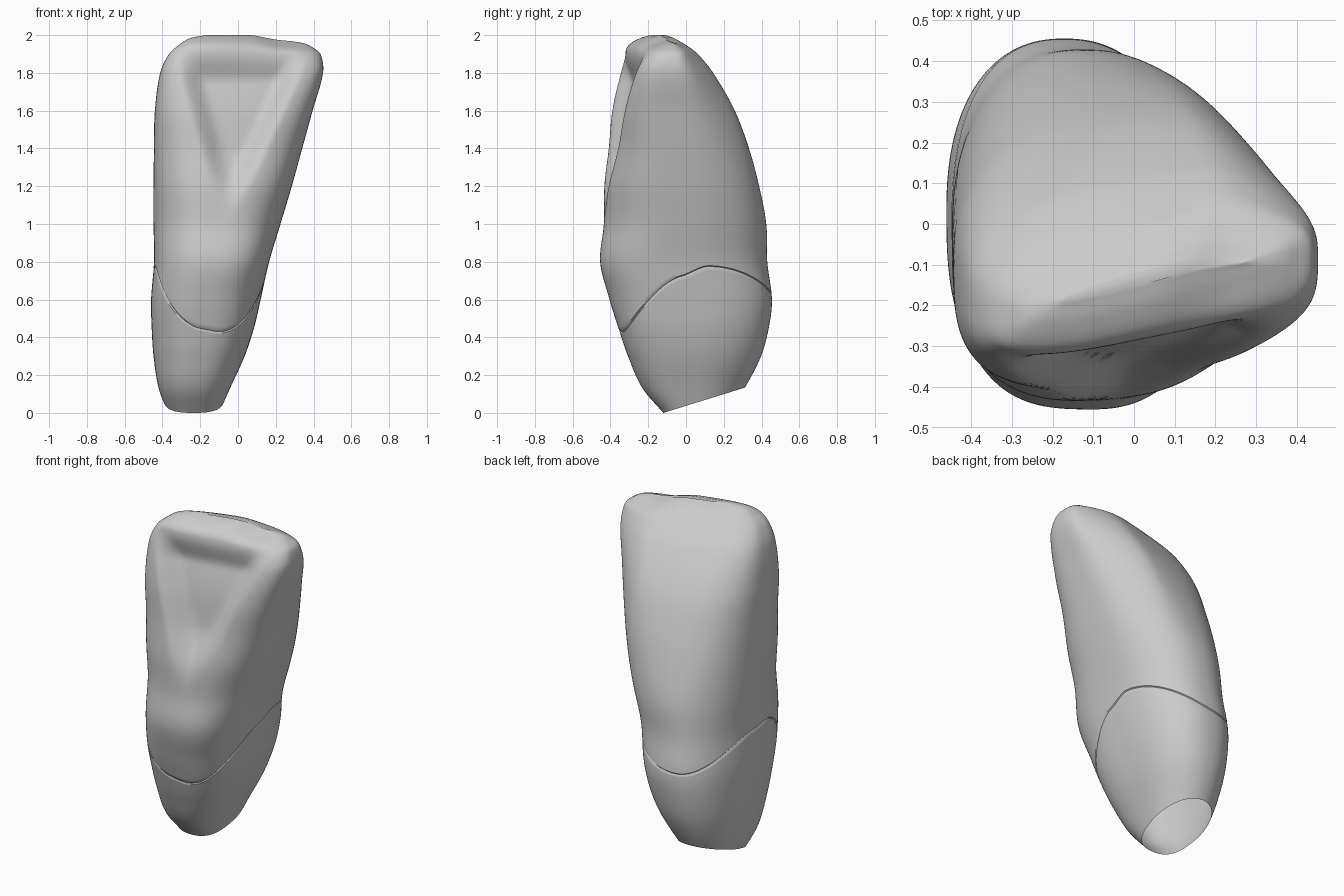
import bpy, bmesh, math

if "Cube" in bpy.data.objects:
    bpy.data.objects.remove(bpy.data.objects["Cube"])

COLS = 144
# Horizontal sections: z, x min, x max, y centre, half depth, tilt, squareness
SECTIONS = [
    (0.00, -0.370, -0.100, 0.05, 0.170, 0.00, 2.1),
    (0.13, -0.420, -0.042, 0.04, 0.270, 0.00, 2.1),
    (0.30, -0.447, 0.035, 0.045, 0.352, 0.00, 2.2),
    (0.45, -0.457, 0.085, 0.040, 0.398, 0.00, 2.3),
    (0.60, -0.460, 0.120, 0.025, 0.430, 0.00, 2.3),
    (0.80, -0.445, 0.165, -0.012, 0.442, -0.03, 2.3),
    (1.00, -0.447, 0.225, -0.005, 0.430, 0.01, 2.2),
    (1.20, -0.447, 0.285, -0.022, 0.408, 0.06, 2.3),
    (1.40, -0.445, 0.340, -0.037, 0.365, 0.11, 2.4),
    (1.60, -0.440, 0.395, -0.066, 0.312, 0.14, 2.6),
    (1.80, -0.412, 0.450, -0.102, 0.224, 0.17, 2.8),
    (1.90, -0.365, 0.438, -0.124, 0.160, 0.21, 2.8),
    (1.95, -0.310, 0.400, -0.134, 0.120, 0.25, 2.6),
    (1.985, -0.250, 0.350, -0.130, 0.060, 0.27, 2.4),
    (2.00, -0.170, 0.270, -0.125, 0.015, 0.27, 2.3),
]


def smooth(a, b, v):
    t = min(1, max(0, (v - a) / (b - a)))
    return t * t * (3 - 2 * t)


def section(z):
    """Smoothly interpolate the section table at height z."""
    z = min(2.0, max(0.0, z))
    n = len(SECTIONS)
    i = next(k for k in range(n - 1) if z <= SECTIONS[k + 1][0])
    p0, p1, p2, p3 = (SECTIONS[min(n - 1, max(0, i + d))] for d in (-1, 0, 1, 2))
    h = p2[0] - p1[0]
    t = (z - p1[0]) / h
    out = []
    for k in range(1, 7):
        m1 = (p2[k] - p0[k]) / (p2[0] - p0[0]) * h
        m2 = (p3[k] - p1[k]) / (p3[0] - p1[0]) * h
        out.append((2*t**3 - 3*t*t + 1) * p1[k] + (t**3 - 2*t*t + t) * m1
                   + (3*t*t - 2*t**3) * p2[k] + (t**3 - t*t) * m2)
    return out


def surface(ang, z, inset=0.0):
    x0, x1, cy, hy, tilt, power = section(z)
    c, s = math.cos(ang), math.sin(ang)
    if s < 0:  # front half is a little squarer
        power += 0.4
    cx, hx = (x0 + x1) / 2, (x1 - x0) / 2
    dx = (hx - inset) * math.copysign(abs(c) ** (2 / power), c)
    dy = (hy - inset) * math.copysign(abs(s) ** (2 / power), s)
    x, y = cx + dx, cy + dy + tilt * dx
    # Right side of the crown swings forward, mostly behind its front ridge
    swing = 0.055 + 0.025 * s
    y -= swing * smooth(0.35, 1.0, dx / hx) * smooth(1.0, 1.7, z) * (1 - 0.5 * smooth(1.8, 2.0, z))
    # Triangular hollow on the front of the crown
    if s < 0 and z > 1.0:
        mid = -0.05 + 0.08 * (z - 1.05)
        half = 0.04 + 0.37 * (z - 1.05)
        edge = 1 - smooth(half - 0.13, half + 0.02, abs(x - mid))
        y += 0.08 * edge * smooth(1.0, 1.4, z) * (1 - smooth(1.74, 1.93, z))
    # Biting edge falls slightly toward the right
    z -= 0.03 * smooth(0.05, 0.25, x) * smooth(1.88, 2.0, z)
    return x, y, z


def neck_height(ang):
    """Scalloped line where the crown meets the root."""
    s = math.sin(ang - math.radians(14))
    return 0.775 - (0.345 * (-s) ** 1.4 if s < 0 else 0.16 * s ** 2)


def base_height(ang):
    """Height of the slanted cut across the root tip."""
    z = 0.06
    for _ in range(12):
        z = max(0, 0.31 * (surface(ang, z)[1] + 0.12))
    return z


def loft(name, rings, material, top_cap):
    bm = bmesh.new()
    rows = [[bm.verts.new(p) for p in ring] for ring in rings]
    for a, b in zip(rows, rows[1:]):
        for i in range(COLS):
            j = (i + 1) % COLS
            bm.faces.new((a[i], a[j], b[j], b[i]))
    if top_cap:
        bm.faces.new(rows[-1])
    mesh = bpy.data.meshes.new(name)
    bm.to_mesh(mesh)
    bm.free()
    mesh.materials.append(material)
    obj = bpy.data.objects.new(name, mesh)
    bpy.context.collection.objects.link(obj)
    bpy.context.view_layer.objects.active = obj
    obj.select_set(True)
    bpy.ops.object.shade_smooth_by_angle(angle=math.radians(40))
    obj.select_set(False)


grey = bpy.data.materials.new("light grey")
grey.diffuse_color = (0.6, 0.6, 0.6, 1)
grey.use_nodes = True
grey.node_tree.nodes["Principled BSDF"].inputs["Base Color"].default_value = grey.diffuse_color

angles = [2 * math.pi * i / COLS for i in range(COLS)]
necks = [neck_height(a) for a in angles]
bases = [base_height(a) for a in angles]

# Root: open slanted tip up to the neck line, with a slightly tucked rim
root = [[surface(a, b + (n - b) * k / 60, 0.005 if k == 60 else 0)
         for a, n, b in zip(angles, necks, bases)] for k in range(61)]
loft("root", root, grey, False)

# Crown: neck line up to the rounded biting edge, rows closer near the top
ROWS = 90
crown = [[surface(a, n, 0.006) for a, n in zip(angles, necks)]]
for k in range(ROWS + 1):
    t = max(0.004, 1 - (1 - k / ROWS) ** 1.5)
    crown.append([surface(a, n + (2.0 - n) * t) for a, n in zip(angles, necks)])
loft("crown", crown, grey, True)
